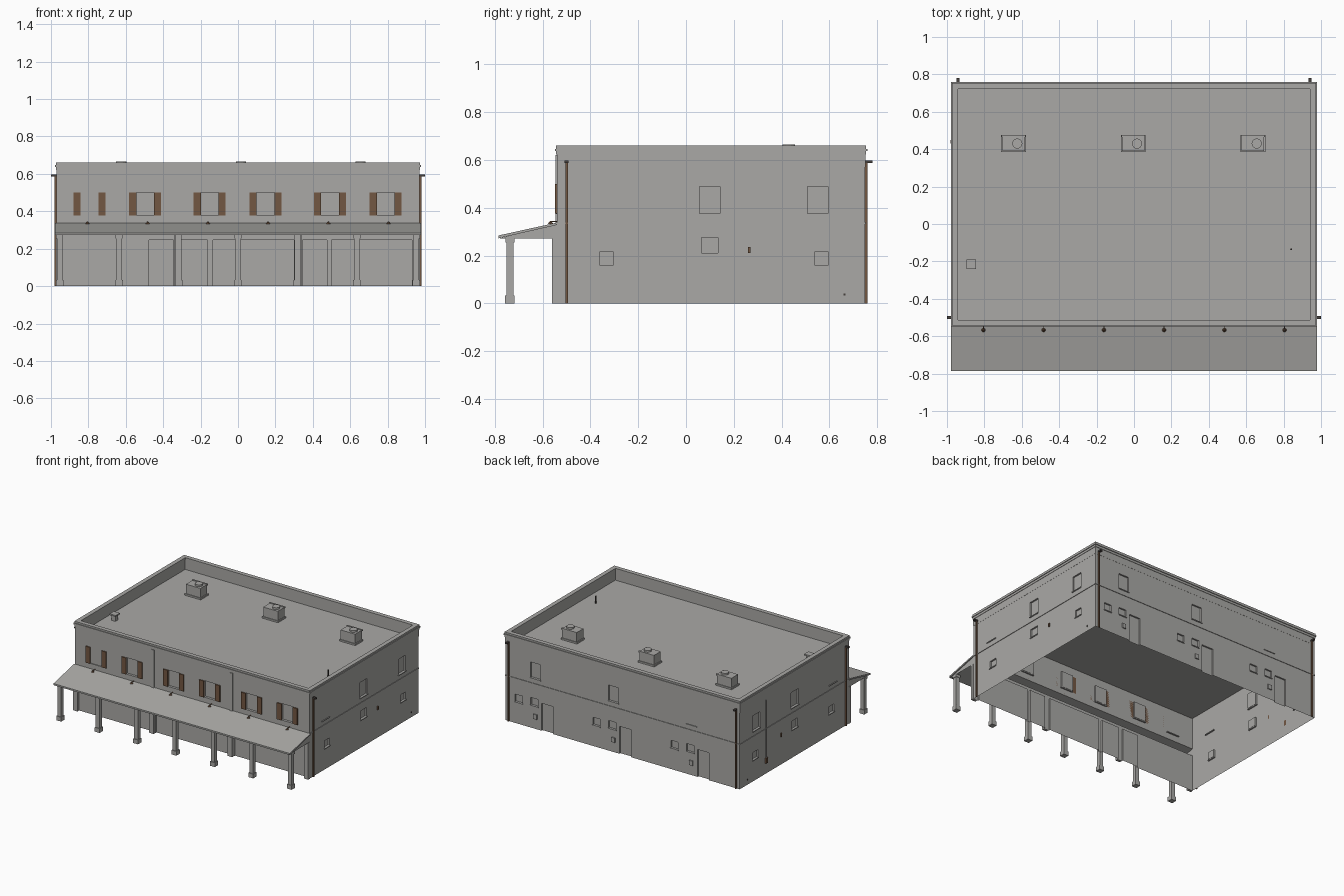
import bpy, bmesh, math
from mathutils import Matrix, Vector

if "Cube" in bpy.data.objects:
    bpy.data.objects.remove(bpy.data.objects["Cube"], do_unlink=True)


def material(name, rgb):
    m = bpy.data.materials.new(name)
    m.use_nodes = True
    m.diffuse_color = (*rgb, 1)
    m.node_tree.nodes["Principled BSDF"].inputs["Base Color"].default_value = (*rgb, 1)
    return m


GREY = material("plaster grey", (0.40, 0.395, 0.38))
BROWN = material("shutter brown", (0.17, 0.095, 0.055))
DARK = material("dark metal", (0.06, 0.05, 0.045))

# Building extents
HX, FRONT, BACK = 0.97, -0.54, 0.75
ROOF, TOP = 0.57, 0.657
FLOOR2 = 0.335


def finish(name, bm, mat, matrix=None):
    me = bpy.data.meshes.new(name)
    bm.to_mesh(me)
    bm.free()
    me.materials.append(mat)
    ob = bpy.data.objects.new(name, me)
    bpy.context.scene.collection.objects.link(ob)
    if matrix:
        ob.matrix_world = matrix
    return ob


def box(name, xs, ys, zs, mat=GREY, matrix=None):
    bm = bmesh.new()
    bmesh.ops.create_cube(bm, size=1)
    for v in bm.verts:
        v.co = [r[0] + (c + 0.5) * (r[1] - r[0]) for c, r in zip(v.co, (xs, ys, zs))]
    return finish(name, bm, mat, matrix)


def cylinder(name, at, r1, r2, height, mat=GREY, sides=16):
    bm = bmesh.new()
    bmesh.ops.create_cone(bm, cap_ends=True, segments=sides, radius1=r1, radius2=r2, depth=height,
                          matrix=Matrix.Translation(Vector(at) + Vector((0, 0, height / 2))))
    return finish(name, bm, mat)


def ring(name, out, inward, z0, z1):
    """Rectangular band following the outer walls."""
    bm = bmesh.new()
    loops = []
    for o, z in ((out, z0), (out, z1), (-inward, z1), (-inward, z0)):
        loops.append([bm.verts.new(p) for p in (
            (-HX - o, FRONT - o, z), (HX + o, FRONT - o, z),
            (HX + o, BACK + o, z), (-HX - o, BACK + o, z))])
    for a, b in zip(loops, loops[1:] + loops[:1]):
        for i in range(4):
            j = (i + 1) % 4
            bm.faces.new((a[i], a[j], b[j], b[i]))
    return finish(name, bm, GREY)


def wall(name, lo, hi, z0, z1, openings, matrix):
    """Sheet wall with recessed openings; local x runs along it, -y is outward."""
    us = sorted({lo, hi, *(v for o in openings for v in o[:2])})
    zs = sorted({z0, z1, *(v for o in openings for v in o[2:4])})
    bm = bmesh.new()
    grid = [[bm.verts.new((u, 0, z)) for u in us] for z in zs]
    for r0, r1 in zip(grid, grid[1:]):
        for i in range(len(us) - 1):
            bm.faces.new((r0[i], r0[i + 1], r1[i + 1], r1[i]))
    for a, b, c, d in openings:
        cells = [f for f in bm.faces if a < f.calc_center_median().x < b
                 and c < f.calc_center_median().z < d and abs(f.normal.y + 1) < 2]
        bmesh.ops.inset_region(bm, faces=cells, thickness=0.0, depth=-0.012, use_even_offset=False)
    bmesh.ops.dissolve_limit(bm, angle_limit=0.01, verts=bm.verts, edges=bm.edges)
    return finish(name, bm, GREY, matrix)


def sills(name, openings, matrix):
    for i, (a, b, c, d) in enumerate(openings):
        box(f"{name}_sill_{i}", (a - 0.004, b + 0.004), (-0.006, 0.01), (c - 0.006, c), GREY, matrix)


def win(u, w, z0, z1):
    return (u - w / 2, u + w / 2, z0, z1)


def place(x, y, turn):
    return Matrix.Translation((x, y, 0)) @ Matrix.Rotation(math.radians(turn), 4, 'Z')


# Side walls
side_wins = [win(u, 0.085, 0.375, 0.49) for u in (-0.35, 0.10, 0.552)]
side_wins += [win(-0.333, 0.06, 0.16, 0.215), win(0.10, 0.07, 0.21, 0.275), win(0.567, 0.06, 0.16, 0.215)]
for name, s in (("left", 1), ("right", -1)):
    m = place(s * HX, 0, s * 90)
    ops = side_wins if s > 0 else [(-b, -a, c, d) for a, b, c, d in side_wins]
    ends = sorted((s * FRONT, s * BACK))
    wall(f"{name}_wall", *ends, 0, TOP, ops, m)
    sills(name, ops, m)
    u = s * 0.264
    box(f"{name}_meter", (u - 0.005, u + 0.005), (-0.008, 0), (0.21, 0.236), BROWN, m)
    u = s * 0.663
    box(f"{name}_vent", (u - 0.004, u + 0.004), (-0.004, 0), (0.032, 0.042), DARK, m)

# Conduit on the right wall
box("conduit", (-HX - 0.006, -HX), (0.437, 0.443), (0.1, 0.55))
box("conduit_box", (-HX - 0.01, -HX), (0.43, 0.45), (0.08, 0.12), BROWN)

# Back wall: three repeating bays
back_m = place(0, BACK, 180)
back_wins, doors = [], []
for i, x in enumerate((-0.57, 0.075, 0.72)):
    back_wins += [win(-x, 0.085, 0.375, 0.49), win(-x - 0.14, 0.06, 0.16, 0.215), win(-x - 0.01, 0.06, 0.17, 0.225)]
    doors.append((-x + 0.05, -x + 0.145, 0, 0.205))
    box(f"back_meter_{i}", (x - 0.015, x + 0.015), (BACK, BACK + 0.008), (0.075, 0.11))
wall("back_wall", -HX, HX, 0, TOP, back_wins + doors, back_m)
sills("back", back_wins, back_m)

# Front wall, upper storey with shuttered windows
front_m = place(0, FRONT, 0)
front_x = (-0.794, -0.497, -0.152, 0.147, 0.492, 0.789)
front_wins = [win(x, 0.096, 0.38, 0.5) for x in front_x]
wall("front_upper_wall", -HX, HX, FLOOR2, TOP, front_wins, front_m)
sills("front", front_wins, front_m)
for i, x in enumerate(front_x):
    for s in (-1, 1):
        c = x + s * 0.066
        box(f"shutter_{i}_{s}", (c - 0.019, c + 0.019), (FRONT - 0.008, FRONT), (0.377, 0.5), BROWN)

# Front wall, ground storey with shop bays
bays = [(-0.93, -0.505), (-0.475, -0.345), (-0.305, -0.162), (-0.135, 0.3), (0.345, 0.475), (0.5, 0.93)]
wall("front_ground_wall", -HX, HX, 0, 0.275, [(a, b, 0, 0.247) for a, b in bays], front_m)
for i, x in enumerate((-0.955, -0.325, 0.325, 0.955)):
    box(f"front_pilaster_{i}", (x - 0.018, x + 0.018), (FRONT - 0.02, FRONT), (0, 0.275))
for i, x in enumerate((-0.325, 0.325)):
    box(f"upper_seam_{i}", (x - 0.011, x + 0.011), (FRONT - 0.006, FRONT), (FLOOR2, 0.62))

# Roof deck, parapet and cornice
box("roof_deck", (-HX, HX), (FRONT, BACK), (ROOF - 0.005, ROOF))
ring("parapet", 0.001, 0.025, ROOF, TOP)
ring("cornice_lower", 0.004, 0.0, 0.622, 0.638)
ring("cornice_upper", 0.009, 0.0, 0.638, 0.647)
ring("parapet_cap", 0.004, 0.028, 0.647, 0.66)
for name, xs, ys in (("left", (HX, HX + 0.004), (FRONT, BACK)), ("right", (-HX - 0.004, -HX), (FRONT, BACK)),
                     ("back", (-HX, HX), (BACK, BACK + 0.004))):
    box(f"{name}_string_course", xs, ys, (FLOOR2 - 0.004, FLOOR2 + 0.003))

# Porch: thin sloping roof, gables and beam
bm = bmesh.new()
slope = ((-0.785, 0.272), (-0.785, 0.284), (FRONT, 0.338), (FRONT, 0.328))
ends = [[bm.verts.new((x, y, z)) for y, z in slope] for x in (-0.978, 0.978)]
bm.faces.new(ends[0])
bm.faces.new(ends[1][::-1])
for i in range(4):
    j = (i + 1) % 4
    bm.faces.new((ends[0][j], ends[0][i], ends[1][i], ends[1][j]))
bmesh.ops.recalc_face_normals(bm, faces=bm.faces)
finish("porch_roof", bm, GREY)
for s in (-1, 1):
    bm = bmesh.new()
    pts = [bm.verts.new((s * 0.97, y, z)) for y, z in ((-0.78, 0.272), (FRONT, 0.272), (FRONT, 0.332))]
    bm.faces.new(pts if s > 0 else pts[::-1])
    finish(f"porch_gable_{s}", bm, GREY)

# Porch posts with base and capital
for i in range(7):
    x = (i - 3) * 0.318
    for part, h, z0, z1 in (("base", 0.02, 0, 0.032), ("shaft", 0.015, 0.032, 0.255), ("capital", 0.019, 0.255, 0.275)):
        box(f"post_{part}_{i}", (x - h, x + h), (-0.737 - h, -0.737 + h), (z0, z1))

# Lamps above the porch roof
for i in range(6):
    x = (i - 2.5) * 0.322
    box(f"lamp_arm_{i}", (x - 0.002, x + 0.002), (-0.57, FRONT), (0.341, 0.345), BROWN)
    cylinder(f"lamp_shade_{i}", (x, -0.567, 0.333), 0.011, 0.002, 0.012, BROWN, 8)

# Downpipes with spouts
for s in (-1, 1):
    x = s * (HX + 0.005)
    box(f"front_downpipe_{s}", (x - 0.005, x + 0.005), (-0.505, -0.495), (0, 0.59), BROWN)
    box(f"front_spout_{s}", sorted((s * HX, s * 1.0)), (-0.508, -0.492), (0.587, 0.597), DARK)
    x = s * 0.942
    box(f"back_downpipe_{s}", (x - 0.005, x + 0.005), (BACK, BACK + 0.01), (0, 0.59), BROWN)
    box(f"back_spout_{s}", (x - 0.008, x + 0.008), (BACK, BACK + 0.03), (0.587, 0.597), DARK)

# Rooftop air units
for i, x in enumerate((-0.644, -0.004, 0.636)):
    box(f"air_unit_base_{i}", (x - 0.066, x + 0.066), (0.384, 0.476), (ROOF, ROOF + 0.012))
    box(f"air_unit_{i}", (x - 0.06, x + 0.06), (0.39, 0.47), (ROOF, 0.652))
    box(f"air_unit_rear_{i}", (x - 0.064, x + 0.064), (0.465, 0.476), (0.645, 0.656))
    cylinder(f"air_unit_fan_{i}", (x + 0.02, 0.43, 0.65), 0.027, 0.027, 0.015)

# Roof vent and pipe
box("roof_vent", (-0.886, -0.854), (-0.231, -0.199), (ROOF, 0.61))
box("roof_vent_cap", (-0.895, -0.845), (-0.24, -0.19), (0.61, 0.62))
cylinder("roof_pipe", (0.84, -0.135, ROOF), 0.005, 0.005, 0.055, DARK, 8)
